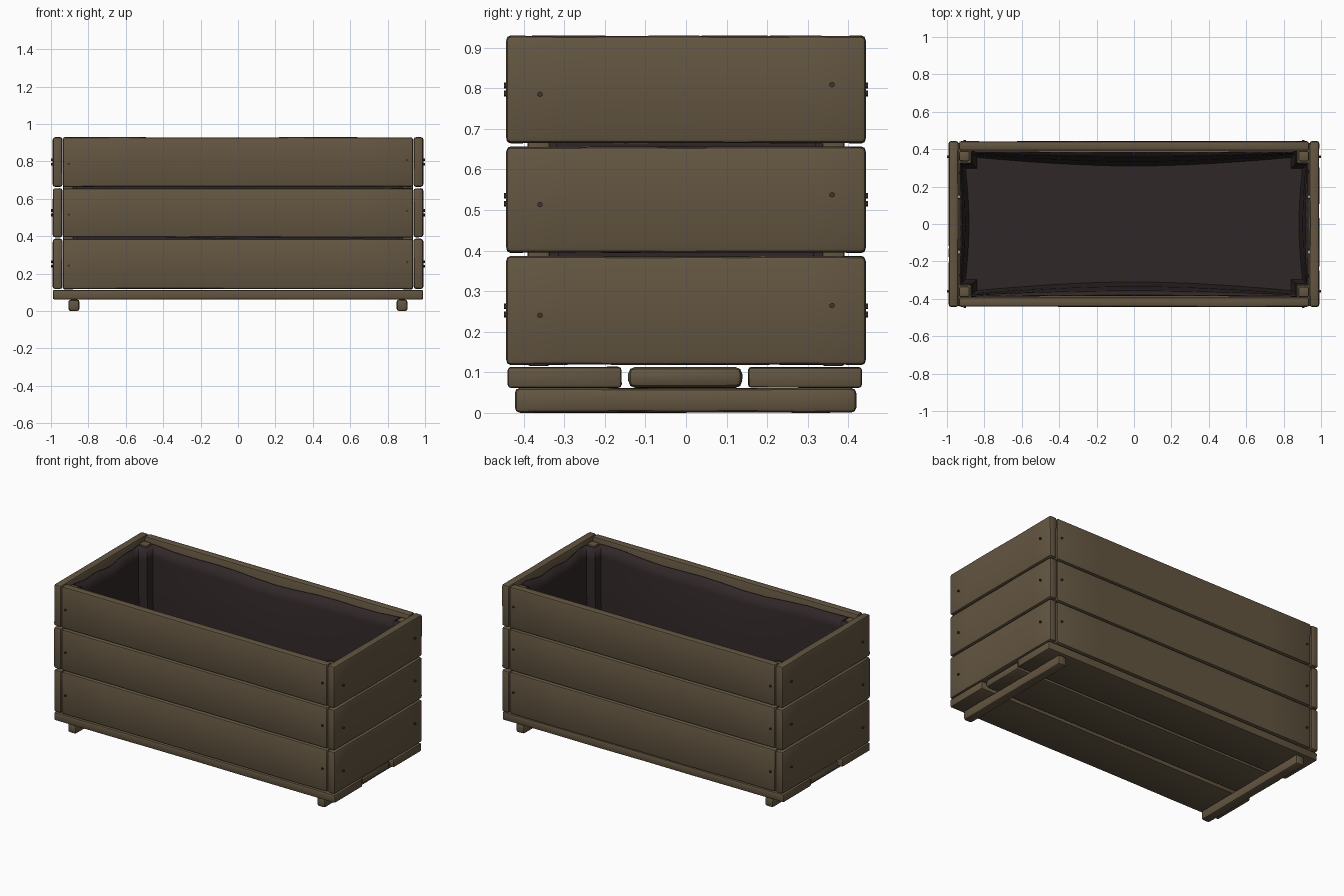
import bpy, bmesh, math, random
from mathutils import Vector

random.seed(4)
cube = bpy.data.objects.get("Cube")
if cube:
    bpy.data.objects.remove(cube, do_unlink=True)


def material(name, colour):
    m = bpy.data.materials.new(name)
    m.use_nodes = True
    m.diffuse_color = (*colour, 1)
    bsdf = m.node_tree.nodes["Principled BSDF"]
    bsdf.inputs["Base Color"].default_value = (*colour, 1)
    bsdf.inputs["Roughness"].default_value = 0.9
    return m


WOOD = material("weathered_wood", (0.125, 0.092, 0.053))
CLOTH = material("dark_liner_cloth", (0.030, 0.020, 0.021))
NAIL = material("dark_nail", (0.045, 0.036, 0.025))


def finish(bm, name, mat, angle=35):
    bmesh.ops.recalc_face_normals(bm, faces=bm.faces)
    mesh = bpy.data.meshes.new(name)
    bm.to_mesh(mesh)
    bm.free()
    mesh.materials.append(mat)
    ob = bpy.data.objects.new(name, mesh)
    bpy.context.collection.objects.link(ob)
    bpy.ops.object.select_all(action='DESELECT')
    ob.select_set(True)
    bpy.context.view_layer.objects.active = ob
    bpy.ops.object.shade_smooth_by_angle(angle=math.radians(angle))
    return ob


def board(name, low, high, bevel=0.01, wear=0.002):
    """A worn plank: a box cut along its length, nudged, with rounded edges."""
    low, high = Vector(low), Vector(high)
    size, centre = high - low, (low + high) / 2
    bm = bmesh.new()
    bmesh.ops.create_cube(bm, size=1)
    for v in bm.verts:
        v.co = Vector(a * b for a, b in zip(v.co, size)) + centre
    axis = max(range(3), key=lambda i: size[i])
    along = [e for e in bm.edges
             if abs((e.verts[0].co - e.verts[1].co)[axis]) > size[axis] / 2]
    bmesh.ops.subdivide_edges(bm, edges=along, cuts=5, use_grid_fill=True)
    for v in bm.verts:
        # Wear only pulls the surface inwards
        pull = centre - v.co
        for i in range(3):
            if i != axis:
                v.co[i] += math.copysign(random.uniform(0, wear), pull[i])
    bm.normal_update()
    sharp = [e for e in bm.edges if e.calc_face_angle(0) > 0.6]
    bmesh.ops.bevel(bm, geom=sharp, offset=bevel, segments=2, profile=0.5,
                    affect='EDGES', clamp_overlap=True)
    return finish(bm, name, WOOD)


def nail(name, at, axis):
    bm = bmesh.new()
    bmesh.ops.create_cone(bm, cap_ends=True, segments=6, radius1=0.007,
                          radius2=0.007, depth=0.016)
    turn = Vector(axis).to_track_quat('Z', 'Y')
    for v in bm.verts:
        v.co = turn @ v.co + Vector(at)
    finish(bm, name, NAIL)


# Walls: three rows of planks, with two nails at each plank end
rows = [("lower", 0.118, 0.387), ("middle", 0.394, 0.657), ("upper", 0.664, 0.93)]
for row, z0, z1 in rows:
    zn = (z0 + z1) / 2
    for s, side, end in ((-1, "front", "right"), (1, "back", "left")):
        y0, y1 = sorted((s * 0.392, s * 0.443))
        board(f"{row}_{side}_plank", (-0.935, y0, z0), (0.935, y1, z1))
        x0, x1 = sorted((s * 0.938, s * 0.991))
        board(f"{row}_{end}_plank", (x0, -0.443, z0), (x1, 0.443, z1), 0.012)
        for t in (-1, 1):
            hand = "left" if t > 0 else "right"
            nail(f"{row}_{side}_nail_{hand}", (t * 0.905, s * 0.441, zn + t * 0.01), (0, s, 0))
            nail(f"{row}_{end}_nail_{'back' if t > 0 else 'front'}",
                 (s * 0.992, t * 0.36, zn + t * 0.012), (s, 0, 0))

# Floor: two full planks and a more worn one between them
board("front_floor_plank", (-0.99, -0.44, 0.061), (0.99, -0.158, 0.114), 0.008)
board("middle_floor_plank", (-0.978, -0.143, 0.061), (0.978, 0.139, 0.114), 0.018)
board("back_floor_plank", (-0.99, 0.152, 0.061), (0.99, 0.434, 0.114), 0.008)

# Runners under the floor and posts inside the corners
for s, side in ((-1, "right"), (1, "left")):
    x = s * 0.877
    board(f"{side}_runner", (x - 0.03, -0.422, 0), (x + 0.03, 0.42, 0.062), 0.013)
    for t, end in ((-1, "front"), (1, "back")):
        px, py = s * 0.907, t * 0.363
        board(f"{end}_{side}_corner_post", (px - 0.028, py - 0.028, 0.115),
              (px + 0.028, py + 0.028, 0.905), 0.008, 0.001)


# Cloth liner: notched round the posts and sagging inwards between them
def liner_ring(bm, z, inset, bow, dip):
    hx, hy, c = 0.932 - inset, 0.387 - inset, 0.06
    quarter = [(hx, hy - c), (hx - c, hy - c), (hx - c, hy)]
    groups = []
    for i, (sx, sy) in enumerate(((1, 1), (-1, 1), (-1, -1), (1, -1))):
        pts = [Vector((sx * x, sy * y, z)) for x, y in quarter]
        groups.append(pts[::-1] if i % 2 else pts)
    ring = []
    for i, pts in enumerate(groups):
        ring += pts
        a, b = pts[-1], groups[(i + 1) % 4][0]
        inward = Vector((-(b - a).y, (b - a).x, 0)).normalized()
        reach = bow * (1 if i % 2 == 0 else 0.4)
        for k in range(1, 12):
            t = k / 12
            p = a.lerp(b, t) + inward * reach * math.sin(math.pi * t)
            p.z -= dip * (math.sin(math.pi * t) + 0.35 * math.sin(5 * math.pi * t + i))
            ring.append(p)
    return [bm.verts.new(p) for p in ring]


bm = bmesh.new()
levels = [(0.9, 0.0, 0.006, 0.02), (0.82, 0.006, 0.022, 0.01),
          (0.5, 0.012, 0.038, 0), (0.2, 0.018, 0.045, 0), (0.122, 0.03, 0.045, 0)]
rings = [liner_ring(bm, *level) for level in levels]
for upper, lower in zip(rings, rings[1:]):
    for i in range(len(upper)):
        j = (i + 1) % len(upper)
        bm.faces.new((upper[i], upper[j], lower[j], lower[i]))
bm.faces.new(rings[-1])
liner = finish(bm, "cloth_liner", CLOTH, 50)
thick = liner.modifiers.new("thickness", 'SOLIDIFY')
thick.thickness = 0.006
thick.offset = 0
